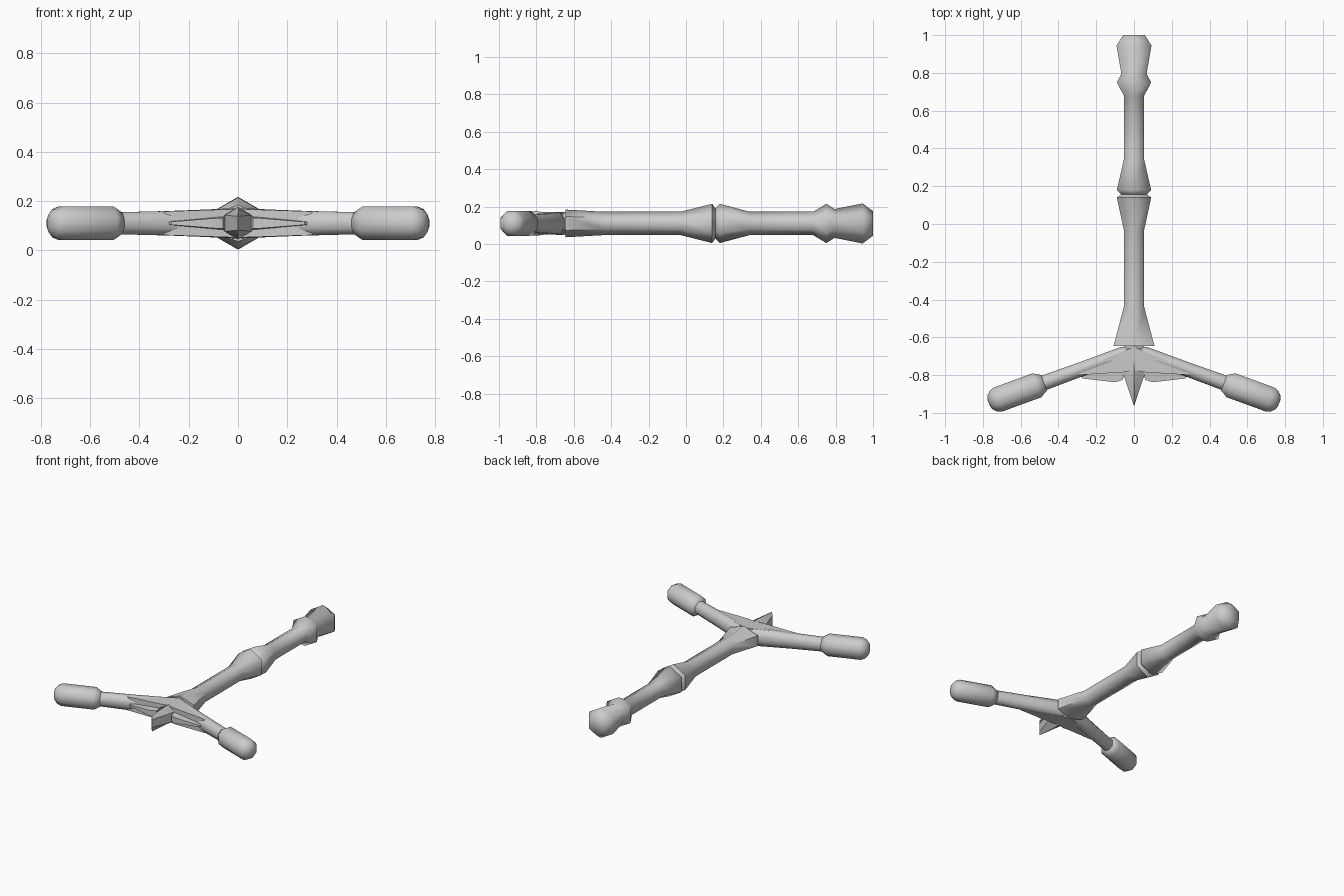
import bpy, math
from mathutils import Vector, Matrix

if "Cube" in bpy.data.objects:
    bpy.data.objects.remove(bpy.data.objects["Cube"])

MID = 0.11  # height of the centre plane
metal = bpy.data.materials.new("pale grey")
metal.diffuse_color = (0.6, 0.6, 0.6, 1)
metal.use_nodes = True
metal.node_tree.nodes["Principled BSDF"].inputs["Base Color"].default_value = metal.diffuse_color


def make(name, verts, faces, matrix=None, angle=62):
    me = bpy.data.meshes.new(name)
    me.from_pydata([tuple((matrix @ Vector(v)) if matrix else v) for v in verts], [], faces)
    me.validate()
    ob = bpy.data.objects.new(name, me)
    bpy.context.collection.objects.link(ob)
    me.materials.append(metal)
    bpy.ops.object.select_all(action='DESELECT')
    ob.select_set(True)
    bpy.context.view_layer.objects.active = ob
    bpy.ops.object.mode_set(mode='EDIT')
    bpy.ops.mesh.select_all(action='SELECT')
    bpy.ops.mesh.normals_make_consistent(inside=False)
    bpy.ops.object.mode_set(mode='OBJECT')
    bpy.ops.object.shade_smooth_by_angle(angle=math.radians(angle))
    return ob


def loft(name, rings, sides, phase, matrix, angle=62):
    """Tube along local x; each ring is (position, half width, half height)."""
    verts, faces = [], []
    for s, w, h in rings:
        for i in range(sides):
            a = 2 * math.pi * i / sides + phase
            verts.append((s, w * math.cos(a), h * math.sin(a)))
    for r in range(len(rings) - 1):
        for i in range(sides):
            j = (i + 1) % sides
            faces.append((r * sides + i, r * sides + j, (r + 1) * sides + j, (r + 1) * sides + i))
    last = (len(rings) - 1) * sides
    faces += [tuple(range(sides)), tuple(range(last, last + sides))]
    return make(name, verts, faces, matrix, angle)


def prism(name, outline, matrix=None):
    """Plan outline of (x, y, half height), closed above and below."""
    n = len(outline)
    verts = [(x, y, MID + h) for x, y, h in outline] + [(x, y, MID - h) for x, y, h in outline]
    faces = [tuple(range(n)), tuple(range(n, 2 * n))]
    faces += [(i, (i + 1) % n, n + (i + 1) % n, n + i) for i in range(n)]
    return make(name, verts, faces, matrix, 30)


# Hexagonal shaft with flared joints
along_y = Matrix.Translation((0, 0, MID)) @ Matrix.Rotation(math.pi / 2, 4, 'Z')
R = 0.0625
shaft = [(-0.645, 0.125, 0.074), (-0.44, R, R), (-0.03, R, R), (0.14, 0.105, 0.105),
         (0.157, 0.08, 0.08), (0.18, 0.105, 0.105), (0.34, R, R), (0.68, R, R),
         (0.75, 0.105, 0.105), (0.795, 0.077, 0.077), (0.945, 0.107, 0.107), (1.0, 0.066, 0.066)]
loft("shaft", shaft, 6, math.pi / 2, along_y)

# Pointed wedge at the front, ending in an upright edge
wedge = [(-0.96, 0.002, 0.056), (-0.80, 0.064, 0.066), (-0.76, 0.05, 0.06), (-0.64, 0.06, 0.06)]
loft("front_wedge", wedge, 6, math.pi / 2, along_y, 30)

for side, word in ((1, "right"), (-1, "left")):
    flip = Matrix.Diagonal((side, 1, 1, 1))
    slope = flip @ Matrix.Translation((0.03, -0.678, MID)) @ Matrix.Rotation(math.radians(-20), 4, 'Z')
    # Tapering arm
    loft(word + "_arm", [(-0.02, 0.03, 0.05), (0.03, 0.042, 0.063), (0.26, 0.041, 0.054),
                         (0.53, 0.044, 0.047)], 8, math.pi / 8, slope)
    # Rounded grip at the arm's end
    k = 1 / math.cos(math.pi / 8)
    grip = [(0.475, 0.044), (0.515, 0.0675), (0.735, 0.0675), (0.762, 0.057), (0.781, 0.036), (0.787, 0.014)]
    loft(word + "_grip", [(s, r * k, r * k) for s, r in grip], 8, math.pi / 8, slope)
    # Web filling the corner between arm and wedge
    prism(word + "_web", [(0, -0.65, 0.062), (0, -0.775, 0.058), (0.06, -0.785, 0.056),
                          (0.30, -0.80, 0.048), (0.30, -0.775, 0.048)], flip)
    # Thin fin along the web's front
    prism(word + "_fin", [(0.04, -0.77, 0.03), (0.06, -0.825, 0.022), (0.10, -0.838, 0.02),
                          (0.27, -0.818, 0.006), (0.30, -0.79, 0.006)], flip)
